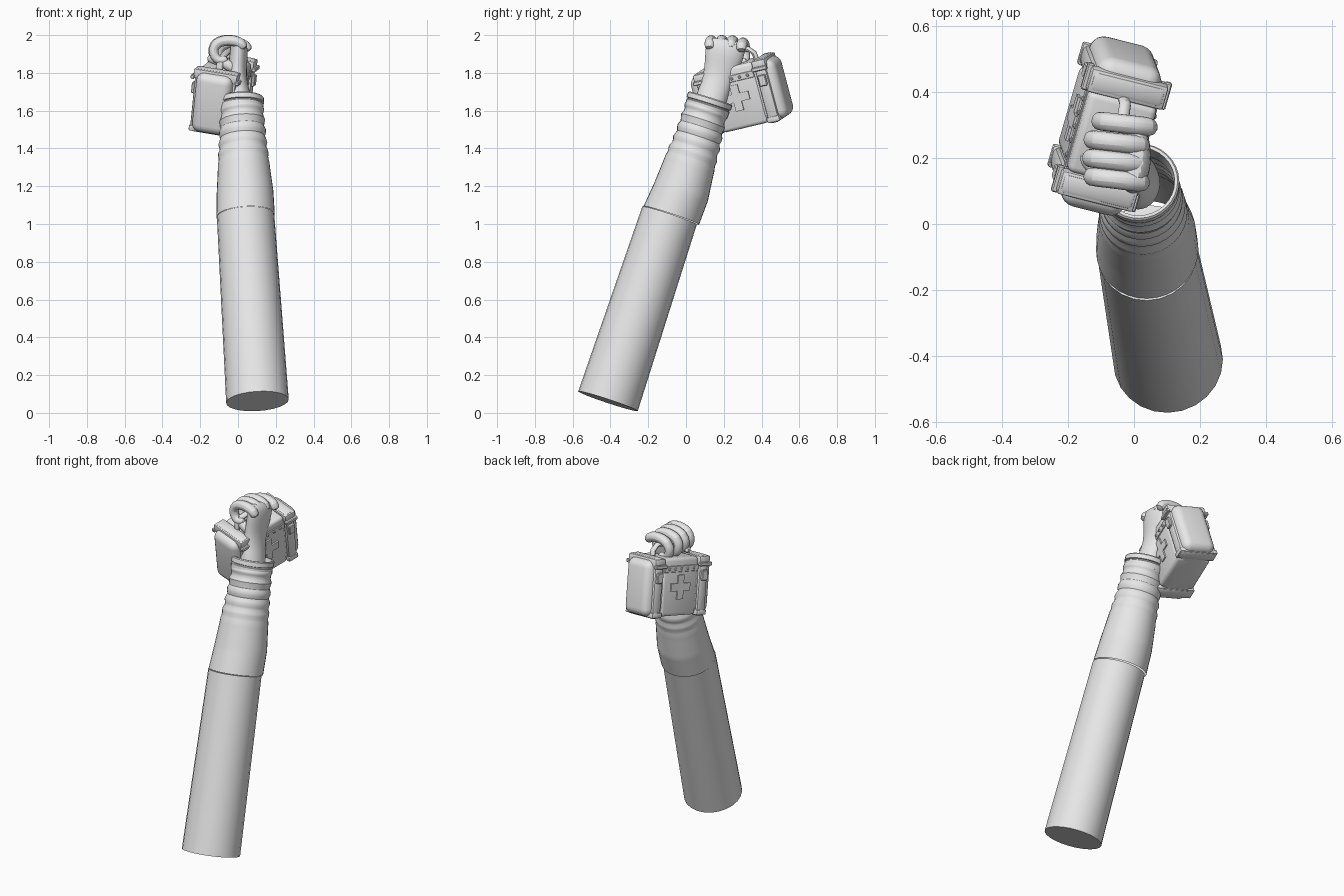
import bpy, bmesh, math
from mathutils import Vector, Matrix

cube = bpy.data.objects.get("Cube")
if cube:
    bpy.data.objects.remove(cube)

grey = bpy.data.materials.new("light grey")
grey.use_nodes = True
COLOUR = (0.8, 0.8, 0.8, 1)
grey.diffuse_color = COLOUR
grey.node_tree.nodes["Principled BSDF"].inputs["Base Color"].default_value = COLOUR
parts = []


def finish(name, bm, matrix=None):
    bmesh.ops.recalc_face_normals(bm, faces=bm.faces)
    mesh = bpy.data.meshes.new(name)
    bm.to_mesh(mesh)
    bm.free()
    mesh.materials.append(grey)
    obj = bpy.data.objects.new(name, mesh)
    bpy.context.collection.objects.link(obj)
    if matrix:
        obj.matrix_world = matrix
    parts.append(obj)
    return obj


def loft(name, sections, ref, sides=24, axis=None, caps=True, matrix=None, subsurf=0):
    """Skin elliptical rings given as (centre, radius along ref, other radius)."""
    bm = bmesh.new()
    pts = [Vector(s[0]) for s in sections]
    rings = []
    for i, (_, ra, rb) in enumerate(sections):
        t = axis or pts[min(i + 1, len(pts) - 1)] - pts[max(i - 1, 0)]
        t = t.normalized()
        a = (Vector(ref) - t * t.dot(Vector(ref))).normalized()
        b = t.cross(a)
        rings.append([bm.verts.new(pts[i] + a * ra * math.cos(q) + b * rb * math.sin(q))
                      for q in (math.tau * k / sides for k in range(sides))])
    for r, s in zip(rings, rings[1:]):
        for k in range(sides):
            j = (k + 1) % sides
            bm.faces.new((r[k], r[j], s[j], s[k]))
    if caps:
        bm.faces.new(rings[0])
        bm.faces.new(rings[-1])
    obj = finish(name, bm, matrix)
    if subsurf:
        mod = obj.modifiers.new("smooth", "SUBSURF")
        mod.levels = mod.render_levels = subsurf
    return obj


# Arm: plain cylinder below the sleeve
ARM = Vector((-0.063, 0.326, 0.983))
loft("upper_arm", [((0.103, -0.413, 0.062), 0.166, 0.166),
                   ((0.04, -0.087, 1.045), 0.152, 0.152)], (1, 0, 0), axis=ARM)

# Sleeve: interpolated sections with folds that grow towards the cuff
keys = [((0.04, -0.078, 1.045), 0.155), ((0.037, -0.026, 1.17), 0.150),
        ((0.030, 0.020, 1.32), 0.136), ((0.025, 0.060, 1.44), 0.124),
        ((0.021, 0.100, 1.58), 0.115), ((0.018, 0.113, 1.625), 0.112)]
rows = []
for (p, r), (q, s) in zip(keys, keys[1:]):
    for k in range(8):
        f = k / 8
        c = Vector(p).lerp(Vector(q), f)
        fold = 0.005 * min(1, max(0, (c.z - 1.3) / 0.1)) * math.sin((c.z - 1.3) * 110)
        rad = r + (s - r) * f + fold
        rows.append((c, rad, rad))
loft("sleeve", rows, (1, 0, 0), sides=32, axis=ARM, caps=False)

# Cuff: two rounded bands, open at the top
CUFF = Vector((-0.03, 0.30, 0.95)).normalized()
mid = Vector((0.016, 0.118, 1.632))
profile = [(-.04, .106), (-.036, .117), (-.006, .119), (-.002, .114), (.002, .114),
           (.005, .122), (.03, .122), (.036, .117), (.036, .108), (-.03, .104)]
loft("cuff", [(mid + CUFF * h, r, r) for h, r in profile], (1, 0, 0),
     sides=32, axis=CUFF, caps=False)

# Hand: wrist and palm, then curled fingers
loft("palm", [((0.018, 0.115, 1.58), 0.075, 0.09), ((0.008, 0.135, 1.67), 0.066, 0.085),
              ((-0.004, 0.165, 1.75), 0.052, 0.082), ((-0.004, 0.188, 1.82), 0.05, 0.092),
              ((0.004, 0.203, 1.89), 0.05, 0.105), ((0.005, 0.212, 1.95), 0.046, 0.108),
              ((0, 0.212, 1.982), 0.03, 0.095)],
     (1, 0, 0), sides=16, axis=Vector((0, 0.15, 1)), subsurf=1)

bend = [(0.035, 1.925, .024), (0.022, 1.955, .031), (-0.02, 1.972, .031), (-0.075, 1.972, .030),
        (-0.112, 1.958, .031), (-0.132, 1.925, .029), (-0.125, 1.885, .029),
        (-0.098, 1.862, .027), (-0.07, 1.868, .024), (-0.055, 1.88, .012)]
for i, finger in enumerate(("first", "second", "third", "fourth")):
    dx, dz = (0, -0.004, 0, 0.024)[i], (0, 0.002, 0, -0.012)[i]
    loft(finger + "_finger",
         [((x + dx, 0.128 + 0.056 * i - 0.12 * x, z + dz), r, r) for x, z, r in bend],
         (0, 1, 0), sides=10, subsurf=1)
loft("thumb", [((-0.01, 0.14, 1.81), 0.03, 0.03), ((-0.06, 0.135, 1.85), 0.03, 0.028),
               ((-0.11, 0.155, 1.865), 0.026, 0.025), ((-0.145, 0.19, 1.875), 0.024, 0.022),
               ((-0.155, 0.215, 1.88), 0.012, 0.012)], (0, 0, 1), sides=10, subsurf=1)

# Case frame: local x = thickness, y = length, z = height
along = Vector((0.27, 0.93, 0.22)).normalized()
side = along.cross(Vector((0.1, -0.24, 0.965))).normalized()
up = side.cross(along)
CASE = Matrix.Translation((-0.08, 0.295, 1.685)) @ Matrix((side, along, up)).transposed().to_4x4()


def box(name, centre, size, bevel=0.0, segments=3):
    bm = bmesh.new()
    bmesh.ops.create_cube(bm, size=1)
    bmesh.ops.scale(bm, vec=size, verts=bm.verts)
    bmesh.ops.translate(bm, vec=centre, verts=bm.verts)
    if bevel:
        bmesh.ops.bevel(bm, geom=bm.edges[:], offset=bevel, segments=segments,
                        profile=0.5, affect="EDGES")
    return finish(name, bm, CASE)


def cross(name, x, half, arm, depth):
    bm = bmesh.new()
    ring = []
    for k in range(4):
        turn = Matrix.Rotation(k * math.pi / 2, 3, "X")
        ring += [bm.verts.new(turn @ Vector((x, a, b)))
                 for a, b in ((half, -arm), (half, arm), (arm, arm))]
    face = bm.faces.new(ring)
    moved = bmesh.ops.extrude_face_region(bm, geom=[face])["geom"]
    bmesh.ops.translate(bm, vec=(depth, 0, 0),
                        verts=[v for v in moved if isinstance(v, bmesh.types.BMVert)])
    finish(name, bm, CASE)


# Case body with rounded ends and a raised middle shell
box("case_body", (0, 0, -0.005), (0.2, 0.48, 0.325), 0.045, 5)
box("case_shell", (0, 0, 0), (0.214, 0.26, 0.335), 0.02)

# Straps near both ends, with lid lips and latches
for s, end in ((-1, "near"), (1, "far")):
    y = s * 0.165
    box(end + "_strap", (0, y, 0), (0.228, 0.062, 0.35), 0.014, 2)
    box(end + "_strap_lid", (0, y, 0.145), (0.24, 0.075, 0.05), 0.008, 2)
    box(end + "_strap_foot", (0, y, -0.155), (0.236, 0.07, 0.03), 0.006, 2)
    for t, flank in ((-1, "right"), (1, "left")):
        box(f"{end}_{flank}_latch", (t * 0.119, y, 0.06), (0.018, 0.042, 0.06), 0.004, 1)
        box(f"{end}_{flank}_hinge", (t * 0.122, y, 0.125), (0.022, 0.085, 0.022), 0.004, 1)

# Flank details: cross plate, lid strip and a row of rivets
for t, flank in ((-1, "right"), (1, "left")):
    cross(flank + "_cross", t * 0.106, 0.07, 0.022, t * 0.009)
    box(flank + "_lid_strip", (t * 0.107, 0, 0.105), (0.01, 0.25, 0.036), 0.002, 1)
    for k in range(5):
        box(f"{flank}_rivet_{k}", (t * 0.112, (k - 2) * 0.045, 0.105),
            (0.012, 0.014, 0.014), 0.003, 1)

# Carrying handle inside the fist
loft("handle", [((0, y, z), 0.018, 0.014) for y, z in
                ((-0.13, 0.15), (-0.125, 0.2), (-0.1, 0.228), (0, 0.235),
                 (0.1, 0.228), (0.125, 0.2), (0.13, 0.15))],
     (1, 0, 0), sides=12, matrix=CASE)

# Smooth shading with sharp edges kept
bpy.ops.object.select_all(action="DESELECT")
for obj in parts:
    obj.select_set(True)
bpy.context.view_layer.objects.active = parts[0]
bpy.ops.object.shade_smooth_by_angle(angle=math.radians(35))
